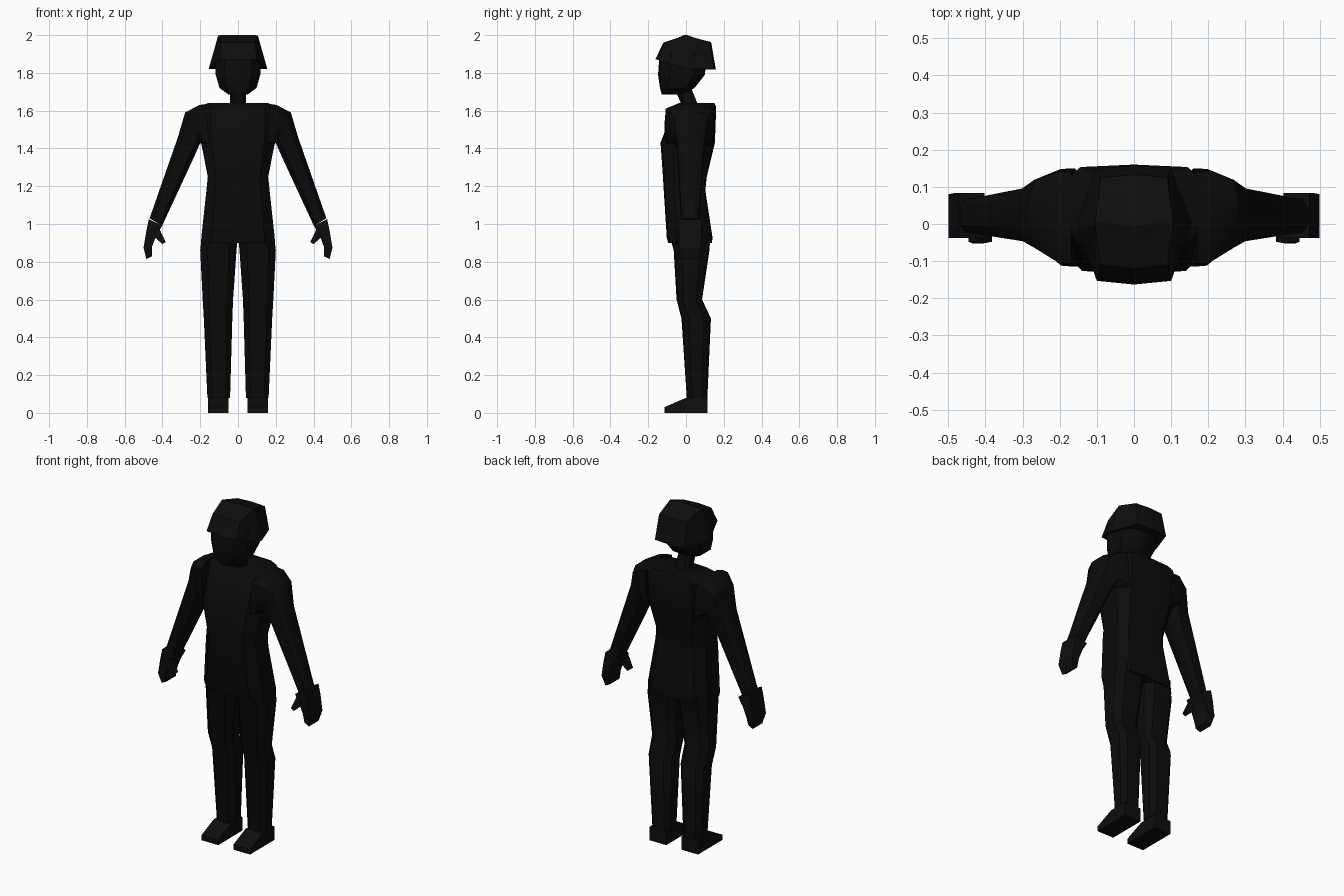
import bpy, bmesh, math

if "Cube" in bpy.data.objects:
    bpy.data.objects.remove(bpy.data.objects["Cube"])


def material(name, r, g, b):
    m = bpy.data.materials.new(name)
    m.diffuse_color = (r, g, b, 1)
    m.use_nodes = True
    m.node_tree.nodes["Principled BSDF"].inputs["Base Color"].default_value = m.diffuse_color
    return m


SUIT = material("black_cloth", 0.0035, 0.0035, 0.0035)
GEAR = material("black_gear", 0.0045, 0.0045, 0.0045)


def loft(name, rings, mat, mirror=False, smooth=35):
    """Skin a list of equal rings, cap both ends, optionally mirror across x."""
    bm = bmesh.new()
    loops = [[bm.verts.new(p) for p in r] for r in rings]
    n = len(loops[0])
    for a, b in zip(loops, loops[1:]):
        for i in range(n):
            j = (i + 1) % n
            bm.faces.new((a[i], a[j], b[j], b[i]))
    bm.faces.new(loops[0][::-1])
    bm.faces.new(loops[-1])
    if mirror:
        geo = bmesh.ops.duplicate(bm, geom=bm.verts[:] + bm.edges[:] + bm.faces[:])["geom"]
        for v in geo:
            if isinstance(v, bmesh.types.BMVert):
                v.co.x *= -1
    bmesh.ops.recalc_face_normals(bm, faces=bm.faces[:])
    me = bpy.data.meshes.new(name)
    bm.to_mesh(me)
    bm.free()
    me.materials.append(mat)
    ob = bpy.data.objects.new(name, me)
    bpy.context.collection.objects.link(ob)
    if smooth:
        bpy.ops.object.select_all(action='DESELECT')
        ob.select_set(True)
        bpy.context.view_layer.objects.active = ob
        bpy.ops.object.shade_smooth_by_angle(angle=math.radians(smooth))
    return ob


def ring(outer, inner, yf, yb, k=0.6):
    """Eight-sided section between two (x, z) points, from yf to yb."""
    cx, cz = (outer[0] + inner[0]) / 2, (outer[1] + inner[1]) / 2
    dx, dz = outer[0] - cx, outer[1] - cz
    cy, h = (yf + yb) / 2, (yb - yf) / 2
    s = [(1, -0.5), (k, -0.94), (0, -1), (-k, -0.94),
         (-1, -0.5), (-1, 0.5), (-k, 0.94), (0, 1), (k, 0.94), (1, 0.5)]
    return [(cx + dx * u, cy + h * v, cz + dz * u) for u, v in s]


def level(z, x0, x1, yf, yb, k=0.6):
    return ring((x1, z), (x0, z), yf, yb, k)


def box_ring(outer, inner, yf, yb):
    return [(outer[0], yf, outer[1]), (inner[0], yf, inner[1]),
            (inner[0], yb, inner[1]), (outer[0], yb, outer[1])]


# Torso: z, half width, front, back
torso = [(0.90, 0.196, -0.095, 0.138), (0.93, 0.194, -0.102, 0.14),
         (1.25, 0.16, -0.122, 0.11), (1.18, 0.167, -0.118, 0.102),
         (1.43, 0.195, -0.135, 0.153), (1.62, 0.20, -0.062, 0.16),
         (1.64, 0.16, -0.04, 0.15)]
loft("torso", [level(z, -w, w, f, b, 0.72) for z, w, f, b in sorted(torso)], SUIT)

# Legs with a set-back calf
loft("trouser_legs", [level(*r) for r in [
    (0.95, 0.0, 0.19, -0.09, 0.13), (0.86, 0.008, 0.2, -0.065, 0.124),
    (0.60, 0.026, 0.187, -0.05, 0.085), (0.50, 0.03, 0.181, -0.024, 0.132),
    (0.08, 0.042, 0.162, 0.004, 0.113)]], SUIT, True)

# Sleeves from the shoulder to the wrist
loft("sleeves", [
    ring((0.17, 1.635), (0.15, 1.40), -0.115, 0.15, 0.8),
    ring((0.205, 1.63), (0.19, 1.42), -0.112, 0.148, 0.8),
    ring((0.28, 1.59), (0.20, 1.43), -0.07, 0.125, 0.7),
    ring((0.318, 1.46), (0.235, 1.35), -0.05, 0.10),
    ring((0.468, 1.03), (0.402, 0.99), -0.025, 0.068)], SUIT, True)

# Gloves: flared cuff, palm and curled fingers
loft("gloves", [
    box_ring((0.472, 1.025), (0.402, 0.99), -0.038, 0.083),
    box_ring((0.485, 0.965), (0.43, 0.945), -0.038, 0.083),
    box_ring((0.50, 0.875), (0.455, 0.88), -0.038, 0.08),
    box_ring((0.485, 0.815), (0.455, 0.83), -0.025, 0.065)], GEAR, True, 0)
loft("thumbs", [
    box_ring((0.445, 0.965), (0.42, 0.985), -0.048, -0.01),
    box_ring((0.435, 0.925), (0.405, 0.95), -0.052, -0.015),
    box_ring((0.40, 0.893), (0.382, 0.905), -0.048, -0.018)], GEAR, True, 0)

# Boots: wedge profile swept across the width
side = [(0.115, 0), (0.115, 0.08), (0.0, 0.08), (-0.115, 0.03), (-0.115, 0)]
loft("boots", [[(x, y, z) for y, z in side] for x in (0.05, 0.16)], GEAR, True, 0)

# Neck leaning forward into the jaw
loft("neck", [level(1.60, -0.045, 0.045, -0.01, 0.075),
              level(1.74, -0.04, 0.04, -0.07, 0.02)], SUIT)

# Head: jaw, cheeks and covered skull
loft("head", [level(*r) for r in [
    (1.685, -0.05, 0.05, -0.128, -0.02), (1.72, -0.098, 0.098, -0.138, 0.045),
    (1.79, -0.118, 0.118, -0.148, 0.10), (1.90, -0.12, 0.12, -0.14, 0.11)]], SUIT)


# Helmet: ridged crown, flared sides and a raised front brim
def helmet_ring(w, k, yf, yb, zf, zs, zb):
    return [(w, 0, zs), (k, yf + 0.01, zf), (0, yf, zf), (-k, yf + 0.01, zf),
            (-w, 0, zs), (-k, yb - 0.008, zb), (0, yb, zb), (k, yb - 0.008, zb)]


loft("helmet", [
    helmet_ring(0.12, 0.08, -0.135, 0.11, 1.875, 1.83, 1.822),
    helmet_ring(0.155, 0.10, -0.163, 0.158, 1.87, 1.822, 1.818),
    helmet_ring(0.105, 0.09, -0.12, 0.133, 1.96, 1.998, 1.963),
    helmet_ring(0.09, 0.04, -0.04, 0.04, 1.987, 2.0, 1.987),
    helmet_ring(0.085, 0.02, -0.011, 0.009, 2.0, 2.0, 2.0)], GEAR, False, 0)
